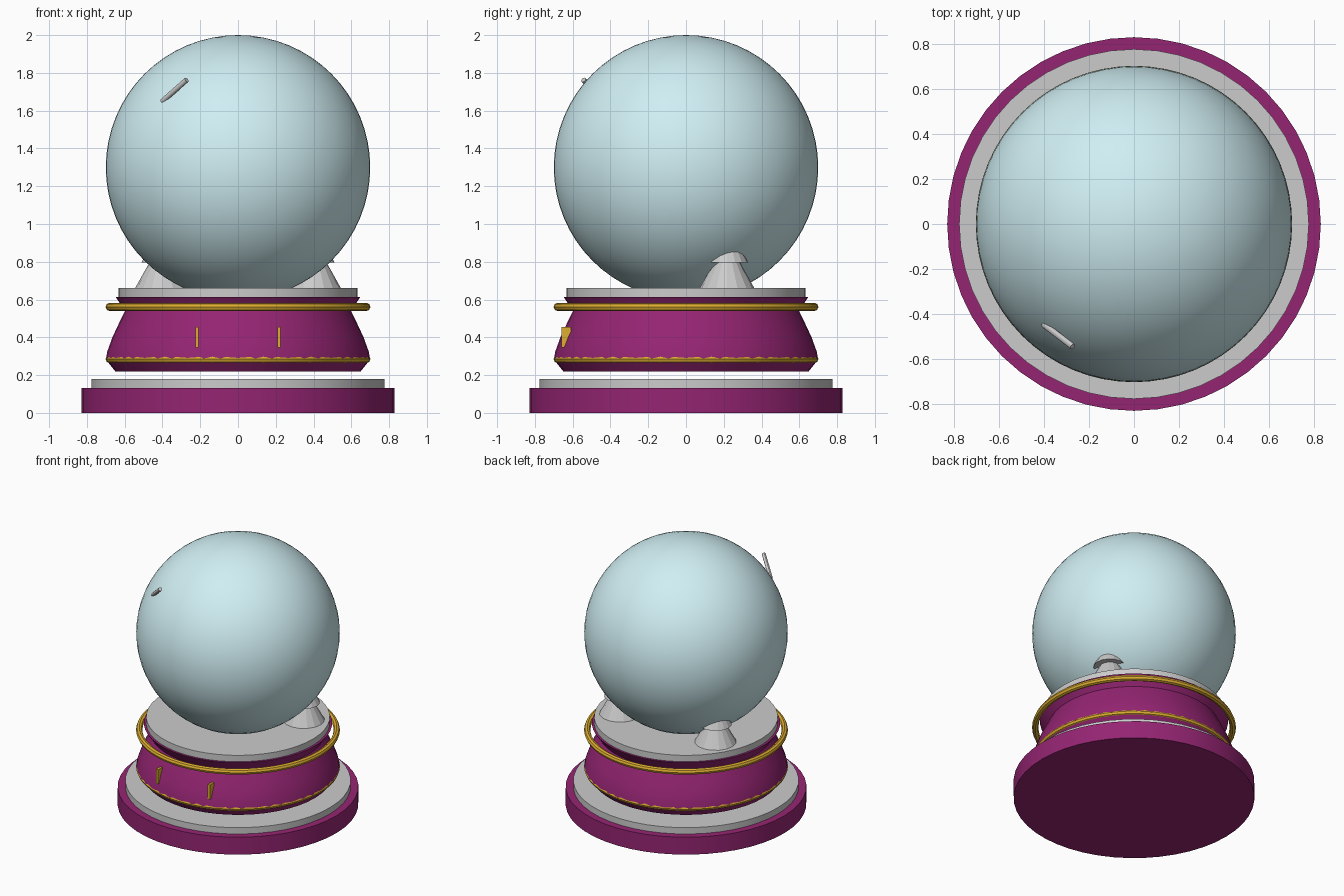
import bpy, math
from mathutils import Vector

if "Cube" in bpy.data.objects:
    bpy.data.objects.remove(bpy.data.objects["Cube"])


def material(name, rgb):
    m = bpy.data.materials.new(name)
    m.diffuse_color = (*rgb, 1)
    m.use_nodes = True
    m.node_tree.nodes["Principled BSDF"].inputs["Base Color"].default_value = m.diffuse_color
    return m


MAGENTA = material("magenta", (0.30, 0.018, 0.17))
GOLD = material("gold", (0.72, 0.42, 0.03))
GLASS = material("pale_glass", (0.63, 0.86, 0.90))


def finish(name, mat=None, smooth=True):
    ob = bpy.context.object
    ob.name = name
    if mat:
        ob.data.materials.append(mat)
    if smooth:
        bpy.ops.object.shade_smooth_by_angle(angle=math.radians(30))
    return ob


def disc(name, r, z0, z1, mat=None):
    bpy.ops.mesh.primitive_cylinder_add(vertices=48, radius=r, depth=z1 - z0,
                                        location=(0, 0, (z0 + z1) / 2))
    return finish(name, mat)


def ring(name, z, major, minor, segments):
    bpy.ops.mesh.primitive_torus_add(major_segments=segments, minor_segments=8,
                                     major_radius=major, minor_radius=minor,
                                     location=(0, 0, z))
    return finish(name, GOLD, False) and finish(name)


def lathe(name, profile, n, mat):
    verts = [(r * math.cos(2 * math.pi * i / n), r * math.sin(2 * math.pi * i / n), z)
             for r, z in profile for i in range(n)]
    faces = [(k * n + i, k * n + (i + 1) % n, (k + 1) * n + (i + 1) % n, (k + 1) * n + i)
             for k in range(len(profile) - 1) for i in range(n)]
    top = (len(profile) - 1) * n
    faces += [tuple(reversed(range(n))), tuple(range(top, top + n))]
    me = bpy.data.meshes.new(name)
    me.from_pydata(verts, [], faces)
    ob = bpy.data.objects.new(name, me)
    bpy.context.collection.objects.link(ob)
    bpy.ops.object.select_all(action='DESELECT')
    bpy.context.view_layer.objects.active = ob
    ob.select_set(True)
    return finish(name, mat)


# Stepped foot
disc("foot", 0.828, 0, 0.132, MAGENTA)
disc("foot_trim", 0.775, 0.132, 0.18)

# Waisted pedestal, floating just above the foot
lathe("pedestal", [(0.648, 0.218), (0.70, 0.283), (0.692, 0.325), (0.665, 0.40),
                   (0.63, 0.475), (0.598, 0.54), (0.648, 0.614)], 48, MAGENTA)
disc("globe_plate", 0.632, 0.612, 0.662)

# Gold bands: the lower one only just breaks the pedestal surface
ring("upper_band", 0.561, 0.679, 0.022, 64)
ring("lower_band", 0.285, 0.679, 0.022, 64)

# Gold uprights on the pedestal front
for side in (-1, 1):
    bpy.ops.mesh.primitive_cube_add(size=1, location=(side * 0.217, -0.635, 0.40))
    bpy.context.object.scale = (0.018, 0.05, 0.11)
    finish("front_upright", GOLD, False)

# Glass globe
bpy.ops.mesh.primitive_uv_sphere_add(segments=64, ring_count=32, radius=0.7,
                                     location=(0, 0, 1.3))
finish("globe", GLASS)

# Tiered trees, mostly inside the globe
for side in (-1, 1):
    for r, z, h in ((0.145, 0.66, 0.26), (0.112, 0.795, 0.22), (0.08, 0.92, 0.18)):
        bpy.ops.mesh.primitive_cone_add(vertices=16, radius1=r, radius2=0, depth=h,
                                        location=(side * 0.4, 0.217, z + h / 2))
        finish("tree_tier", None, False)

# Highlight sliver poking out of the glass
a, b = Vector((-0.40, -0.445, 1.65)), Vector((-0.272, -0.543, 1.763))
bpy.ops.mesh.primitive_cylinder_add(vertices=12, radius=0.014, depth=(b - a).length,
                                    location=(a + b) / 2)
bpy.context.object.rotation_euler = (b - a).to_track_quat('Z', 'Y').to_euler()
finish("highlight")
